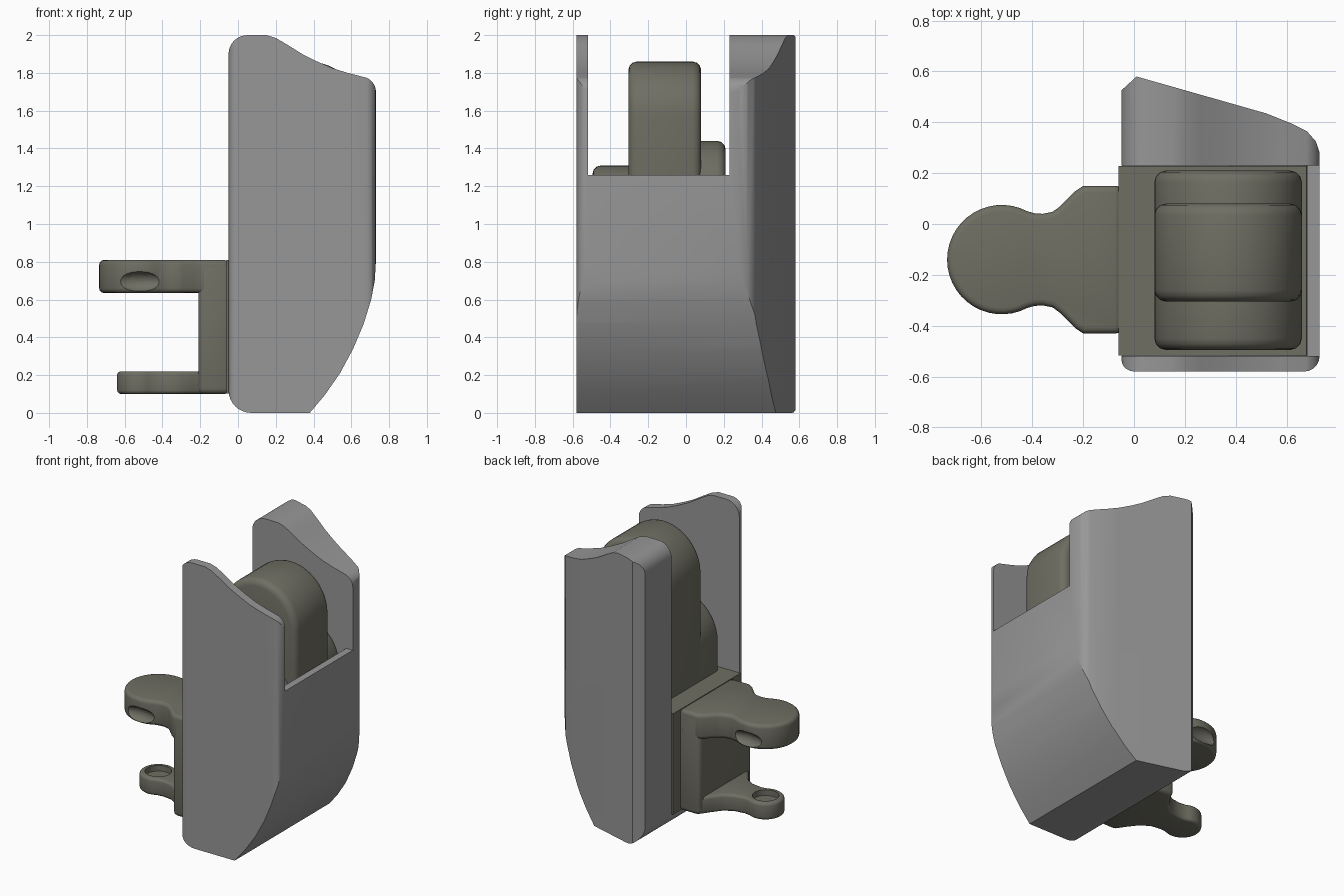
import bpy, bmesh, math

if "Cube" in bpy.data.objects:
    bpy.data.objects.remove(bpy.data.objects["Cube"])

brown = bpy.data.materials.new("dark_olive")
brown.diffuse_color = (0.16, 0.157, 0.125, 1)
brown.use_nodes = True
brown.node_tree.nodes["Principled BSDF"].inputs["Base Color"].default_value = brown.diffuse_color
grey = bpy.data.materials.new("mid_grey")
grey.diffuse_color = (0.31, 0.31, 0.31, 1)
grey.use_nodes = True
grey.node_tree.nodes["Principled BSDF"].inputs["Base Color"].default_value = grey.diffuse_color
CY = -0.14  # centre line of slot, tongue and bracket


def prism(name, pts, axis, lo, hi, mat=None):
    """Extrude a profile: axis 'y' takes (x, z) points, axis 'z' takes (x, y)."""
    bm = bmesh.new()
    put = (lambda a, b, h: (a, h, b)) if axis == 'y' else (lambda a, b, h: (a, b, h))
    low = [bm.verts.new(put(a, b, lo)) for a, b in pts]
    high = [bm.verts.new(put(a, b, hi)) for a, b in pts]
    bm.faces.new(low)
    bm.faces.new(high)
    for i in range(len(pts)):
        j = (i + 1) % len(pts)
        bm.faces.new((low[i], low[j], high[j], high[i]))
    bmesh.ops.recalc_face_normals(bm, faces=bm.faces)
    me = bpy.data.meshes.new(name)
    bm.to_mesh(me)
    bm.free()
    ob = bpy.data.objects.new(name, me)
    bpy.context.collection.objects.link(ob)
    if mat:
        me.materials.append(mat)
    return ob


def rect(x0, x1, b0, b1):
    return [(x0, b0), (x1, b0), (x1, b1), (x0, b1)]


def arc(cx, cy, r, a0, a1, n=8):
    return [(cx + r * math.cos(math.radians(a0 + (a1 - a0) * i / n)),
             cy + r * math.sin(math.radians(a0 + (a1 - a0) * i / n))) for i in range(n + 1)]


def select(ob):
    bpy.ops.object.select_all(action='DESELECT')
    bpy.context.view_layer.objects.active = ob
    ob.select_set(True)


def boolean(ob, cutter, op='DIFFERENCE'):
    m = ob.modifiers.new("cut", 'BOOLEAN')
    m.object, m.operation, m.solver = cutter, op, 'EXACT'
    select(ob)
    bpy.ops.object.modifier_apply(modifier=m.name)
    bpy.data.objects.remove(cutter)


def smooth(ob, bevel=0):
    select(ob)
    if bevel:
        m = ob.modifiers.new("round", 'BEVEL')
        m.width, m.segments, m.limit_method = bevel, 3, 'ANGLE'
        m.angle_limit = math.radians(40)
        bpy.ops.object.modifier_apply(modifier=m.name)
    bpy.ops.object.shade_smooth_by_angle(angle=math.radians(32))


# Shell: side profile crossed with plan outline
belly = [(0.38, 0), (0.46, 0.095), (0.54, 0.21), (0.61, 0.34), (0.665, 0.47),
         (0.705, 0.60), (0.724, 0.70), (0.73, 0.80)]
side = (arc(0.07, 0.12, 0.12, 180, 270) + belly + arc(0.65, 1.70, 0.08, 0, 70)
        + [(0.58, 1.80), (0.50, 1.825), (0.42, 1.86), (0.34, 1.90), (0.26, 1.95), (0.20, 1.985)]
        + [(0.15, 2.0)] + arc(0.05, 1.90, 0.10, 90, 180))
plan = (arc(0.0, -0.53, 0.05, 180, 270, 5) + arc(0.67, -0.52, 0.06, 270, 360, 5)
        + [(0.73, 0.28), (0.715, 0.325), (0.68, 0.365), (0.62, 0.395), (0.52, 0.435),
           (0.01, 0.58), (-0.05, 0.525)])
shell = prism("shell", side, 'y', -0.7, 0.7, grey)
boolean(shell, prism("plan_cutter", plan, 'z', -0.1, 2.1), 'INTERSECT')
# Slot, open at the left and at the top
inner = [(0.38, 0.10), (0.46, 0.19), (0.55, 0.335), (0.62, 0.49), (0.665, 0.65), (0.68, 0.80)]
boolean(shell, prism("slot_cutter", [(-0.2, 0.10)] + inner + [(0.68, 1.26), (0.9, 1.26),
                                     (0.9, 2.2), (-0.2, 2.2)], 'y', -0.52, 0.23))
smooth(shell)

# Carrier block filling the lower part of the slot
block = prism("carrier_block", [(-0.06, 0.102)] + [(x - 0.002, z + 0.002) for x, z in inner]
              + [(0.678, 0.81), (-0.06, 0.81)], 'y', -0.518, 0.228, brown)
smooth(block)

# Tongue: three domed slabs
for name, top, y0, y1 in (("tongue_middle", 1.86, -0.305, 0.08),
                          ("tongue_base_back", 1.44, -0.2, 0.21),
                          ("tongue_base_front", 1.31, -0.495, -0.1)):
    ob = prism(name, [(0.08, 0.75)] + [(0.66, 0.75)]
               + arc(0.37, top - 0.29, 0.29, 0, 180, 24), 'y', y0, y1, brown)
    smooth(ob, 0.045)


# Bracket: plate plus two rounded arms
def arm(name, half, z0, z1, r):
    """half: upper-side outline from the plate to the neck; ends in a disc."""
    tip = arc(-0.52, CY, r, 62, 298, 28)
    pts = [(x, CY + y) for x, y in half] + tip + [(x, CY - y) for x, y in reversed(half)]
    return prism(name, pts, 'z', z0, z1, brown)


plate = prism("bracket_plate", rect(-0.21, -0.04, CY - 0.29, CY + 0.29), 'z', 0.10, 0.80, brown)
smooth(plate, 0.03)

upper = arm("upper_arm", [(-0.05, 0.29), (-0.20, 0.29), (-0.23, 0.27), (-0.29, 0.21),
                          (-0.32, 0.188), (-0.36, 0.18), (-0.39, 0.182)], 0.635, 0.81, 0.215)
smooth(upper, 0.025)
for s in (-1, 1):  # finger dimples on both sides
    bpy.ops.mesh.primitive_uv_sphere_add(segments=32, ring_count=16,
                                         location=(-0.52, CY + s * 0.23, 0.695))
    dimple = bpy.context.object
    dimple.scale = (0.14, 0.06, 0.055)
    bpy.context.view_layer.update()
    boolean(upper, dimple)
smooth(upper)

lower = arm("lower_arm", [(-0.05, 0.28), (-0.20, 0.27), (-0.24, 0.21), (-0.29, 0.145),
                          (-0.35, 0.11), (-0.42, 0.10)], 0.10, 0.22, 0.12)
smooth(lower, 0.02)
boolean(lower, prism("pin_cutter", arc(-0.52, CY, 0.085, 0, 348.75, 31), 'z', 0.18, 0.3))
smooth(lower)
